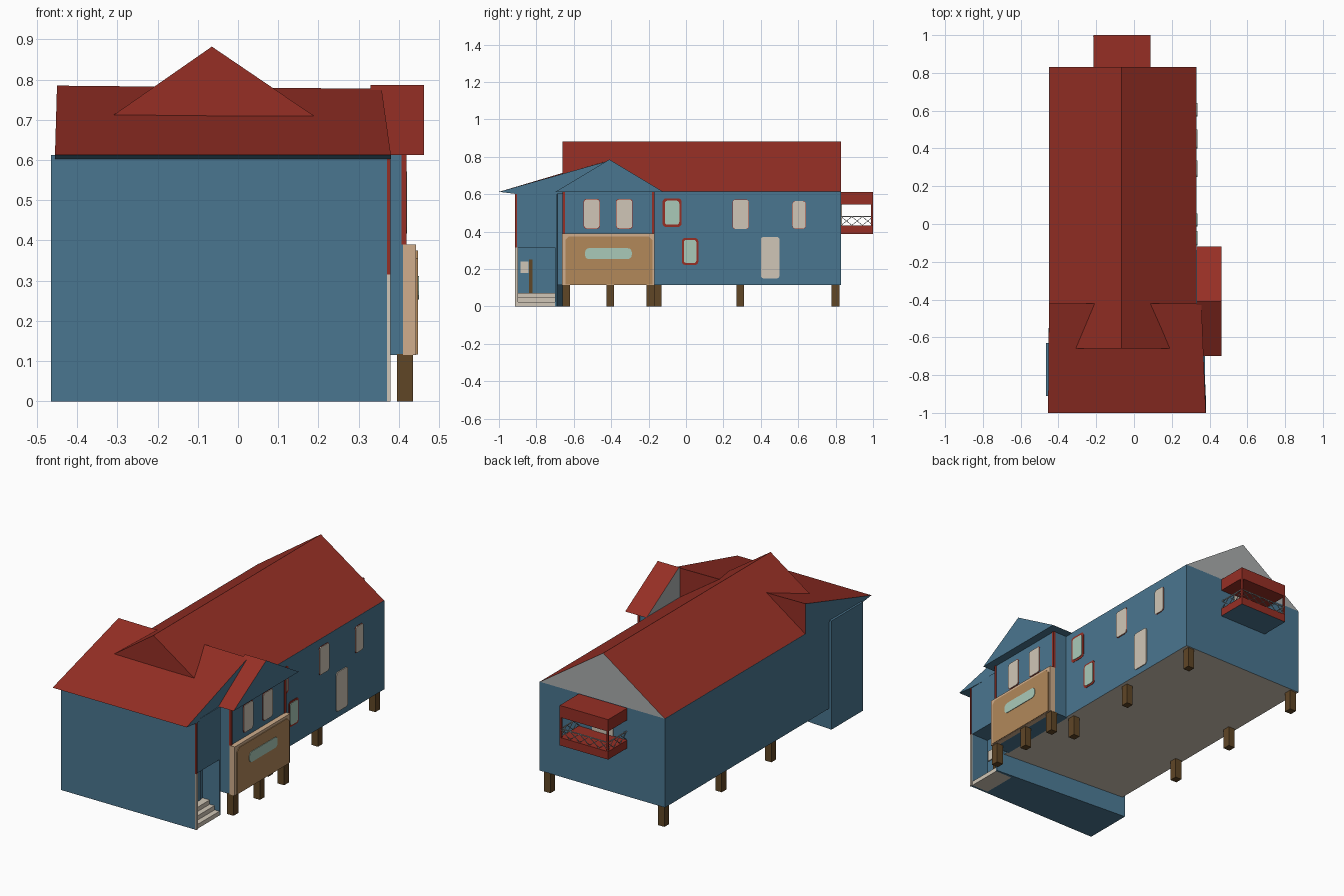
import bpy, bmesh, math
from mathutils import Vector

if "Cube" in bpy.data.objects:
    bpy.data.objects.remove(bpy.data.objects["Cube"])


def material(name, r, g, b):
    m = bpy.data.materials.new(name)
    lin = [((c / 255 + 0.055) / 1.055) ** 2.4 for c in (r, g, b)]
    m.diffuse_color = (*lin, 1)
    m.use_nodes = True
    m.node_tree.nodes["Principled BSDF"].inputs["Base Color"].default_value = m.diffuse_color
    return m


BLUE = material("blue_siding", 74, 118, 144)
RED = material("red_roof", 150, 47, 37)
CREAM = material("cream", 208, 198, 183)
TAN = material("light_tan", 208, 174, 140)
OCHRE = material("ochre_panel", 178, 136, 90)
BROWN = material("brown_timber", 96, 70, 38)
AQUA = material("aqua_glass", 170, 202, 185)
GREY = material("light_grey", 170, 173, 173)


def finish(name, bm, mats, rule=None):
    bmesh.ops.recalc_face_normals(bm, faces=bm.faces)
    bm.normal_update()
    if rule:
        for f in bm.faces:
            f.material_index = rule(f.normal)
    me = bpy.data.meshes.new(name)
    bm.to_mesh(me)
    bm.free()
    for m in mats:
        me.materials.append(m)
    ob = bpy.data.objects.new(name, me)
    bpy.context.collection.objects.link(ob)
    return ob


def prism(name, pts, axis, lo, hi, mats, rule=None):
    """Extrude a 2D outline along an axis."""
    place = {"x": lambda a, b, t: (t, a, b),
             "y": lambda a, b, t: (a, t, b),
             "z": lambda a, b, t: (a, b, t)}[axis]
    bm = bmesh.new()
    v0 = [bm.verts.new(place(a, b, lo)) for a, b in pts]
    v1 = [bm.verts.new(place(a, b, hi)) for a, b in pts]
    bm.faces.new(v0)
    bm.faces.new(v1)
    n = len(pts)
    for i in range(n):
        j = (i + 1) % n
        bm.faces.new((v0[i], v0[j], v1[j], v1[i]))
    return finish(name, bm, mats if isinstance(mats, list) else [mats], rule)


def box(name, x, y, z, mats, rule=None):
    pts = [(x[0], y[0]), (x[1], y[0]), (x[1], y[1]), (x[0], y[1])]
    return prism(name, pts, "z", z[0], z[1], mats, rule)


def rounded(y, z, r):
    pts = []
    for cy, cz, a0 in ((y[1] - r, z[1] - r, 0), (y[0] + r, z[1] - r, 90),
                       (y[0] + r, z[0] + r, 180), (y[1] - r, z[0] + r, 270)):
        for k in range(4):
            a = math.radians(a0 + 30 * k)
            pts.append((cy + r * math.cos(a), cz + r * math.sin(a)))
    return pts


def bar(name, p, q, w, mat):
    """Thin square bar between two points."""
    p, q = Vector(p), Vector(q)
    bm = bmesh.new()
    bmesh.ops.create_cube(bm, size=1)
    rot = (q - p).to_track_quat("Z", "Y")
    for v in bm.verts:
        c = Vector((v.co.x * w, v.co.y * w, v.co.z * (q - p).length))
        v.co = rot @ c + (p + q) / 2
    return finish(name, bm, [mat])


# Main hall on stilts, cream underneath
box("main_hall", (-.45, .33), (-.70, .83), (.115, .615), [BLUE, CREAM],
    lambda n: 1 if n.z < -.9 else 0)
prism("main_roof", [(-.45, .614), (.33, .614), (-.065, .882)], "y", -.66, .83,
      [RED, GREY], lambda n: 1 if n.y > .9 else 0)

# Front wing: lower storey has a porch recess on the right side
prism("front_wing_lower", [(-.465, -.91), (.375, -.91), (.375, -.897), (.27, -.897),
                           (.27, -.70), (.375, -.70), (.375, -.69), (-.465, -.63)],
      "z", 0, .315, BLUE)
prism("front_wing_upper", [(-.465, -.91), (.375, -.91), (.375, -.69), (-.465, -.63)],
      "z", .315, .612, BLUE)
box("porch_jamb", (.37, .379), (-.913, -.897), (0, .315), CREAM)
box("wing_corner_trim", (.37, .379), (-.913, -.903), (.315, .605), RED)

# Porch steps and door
for i in range(3):
    box(f"porch_step_{i + 1}", (.268, .374 - .03 * i), (-.897, -.70),
        (.024 * i, .024 * (i + 1)), CREAM)
box("porch_door", (.268, .275), (-.825, -.72), (.072, .25), BLUE)
box("porch_door_jamb", (.268, .278), (-.84, -.822), (.072, .25), BROWN)
box("porch_window", (.268, .276), (-.885, -.842), (.18, .24), CREAM)

# Sloping roof over the front wing: red top and back, blue cheeks and soffit
bm = bmesh.new()
left = [(-.455, -1, .613), (-.45, -.42, .785), (-.45, -.42, .602), (-.455, -.91, .602)]
right = [(.38, -1, .613), (.357, -.42, .777), (.357, -.42, .602), (.38, -.91, .602)]
a = [bm.verts.new(p) for p in left]
b = [bm.verts.new(p) for p in right]
bm.faces.new(a)
bm.faces.new(b)
for i in range(4):
    j = (i + 1) % 4
    bm.faces.new((a[i], a[j], b[j], b[i]))
finish("front_wing_roof", bm, [RED, BLUE],
       lambda n: 1 if abs(n.x) > .9 or n.z < -.5 else 0)

# Side bay with gabled roof
box("side_bay", (.32, .415), (-.66, -.17), (.115, .615), BLUE)
prism("bay_roof", [(-.70, .612), (-.12, .612), (-.41, .786)], "x", .33, .463,
      [RED, BLUE, GREY],
      lambda n: 2 if n.x < -.9 else (1 if n.x > .9 or n.z < -.9 else 0))
for i, y in enumerate((-.661, -.183)):
    box(f"bay_corner_trim_{i + 1}", (.407, .419), (y, y + .014), (.39, .612), RED)
box("bay_apron", (.41, .443), (-.662, -.168), (.115, .39), TAN)
prism("bay_apron_panel", [(-.645, .117), (-.18, .117), (-.18, .355), (-.20, .375),
                          (-.625, .375), (-.645, .355)], "x", .44, .447, OCHRE)
prism("bay_apron_window", rounded((-.54, -.29), (.253, .312), .022), "x", .444, .45, AQUA)

# Windows: wall x, y range, z range, pane colour, frame width
windows = [
    (.415, (-.545, -.463), (.418, .572), CREAM, .003),
    (.415, (-.372, -.288), (.418, .572), CREAM, .003),
    (.33, (-.113, -.036), (.437, .566), AQUA, .012),
    (.33, (-.012, .056), (.232, .356), AQUA, .010),
    (.33, (.25, .335), (.415, .57), CREAM, .002),
    (.33, (.57, .64), (.417, .563), CREAM, .002),
    (.33, (.40, .50), (.15, .372), CREAM, 0),
]
for i, (x, y, z, mat, fw) in enumerate(windows):
    prism(f"window_pane_{i + 1}", rounded(y, z, .015), "x", x - .002, x + .005, mat)
    if fw:
        prism(f"window_frame_{i + 1}",
              rounded((y[0] - fw, y[1] + fw), (z[0] - fw, z[1] + fw), .017),
              "x", x - .002, x + .002, RED)

# Timber stilts
posts = [(.415, y) for y in (-.64, -.405, -.19)]
posts += [(x, y) for x in (.29, -.42) for y in (-.152, .29, .80)]
for i, (x, y) in enumerate(posts):
    box(f"stilt_{i + 1}", (x - .02, x + .02), (y - .021, y + .021), (0, .118), BROWN)

# Rear balcony
X0, X1, Y0, Y1 = -.215, .087, .83, 1.0
box("balcony_floor", (X0, X1), (Y0, Y1), (.387, .432), [RED, BLUE],
    lambda n: 1 if n.z < -.9 else 0)
box("balcony_canopy", (X0, X1), (Y0, Y1), (.545, .612), RED)
for i, x in enumerate((X0, X1 - .01)):
    box(f"balcony_post_{i + 1}", (x, x + .01), (Y1 - .01, Y1), (.43, .547), RED)
box("balcony_door", (-.13, .0), (.828, .835), (.43, .545), CREAM)


def railing(tag, p, q, count):
    """Handrail with a row of crossed bars."""
    p, q = Vector(p), Vector(q)
    up = Vector((0, 0, .046))
    bar(f"handrail_{tag}", p + up, q + up, .005, GREY)
    for k in range(count):
        s, e = p.lerp(q, k / count), p.lerp(q, (k + 1) / count)
        bar(f"lattice_{tag}_{k}_a", s, e + up, .003, GREY)
        bar(f"lattice_{tag}_{k}_b", s + up, e, .003, GREY)


Z = .434
railing("left", (X0 + .005, Y0, Z), (X0 + .005, Y1, Z), 3)
railing("right", (X1 - .005, Y0, Z), (X1 - .005, Y1, Z), 3)
railing("rear", (X0, Y1 - .005, Z), (X1, Y1 - .005, Z), 5)
